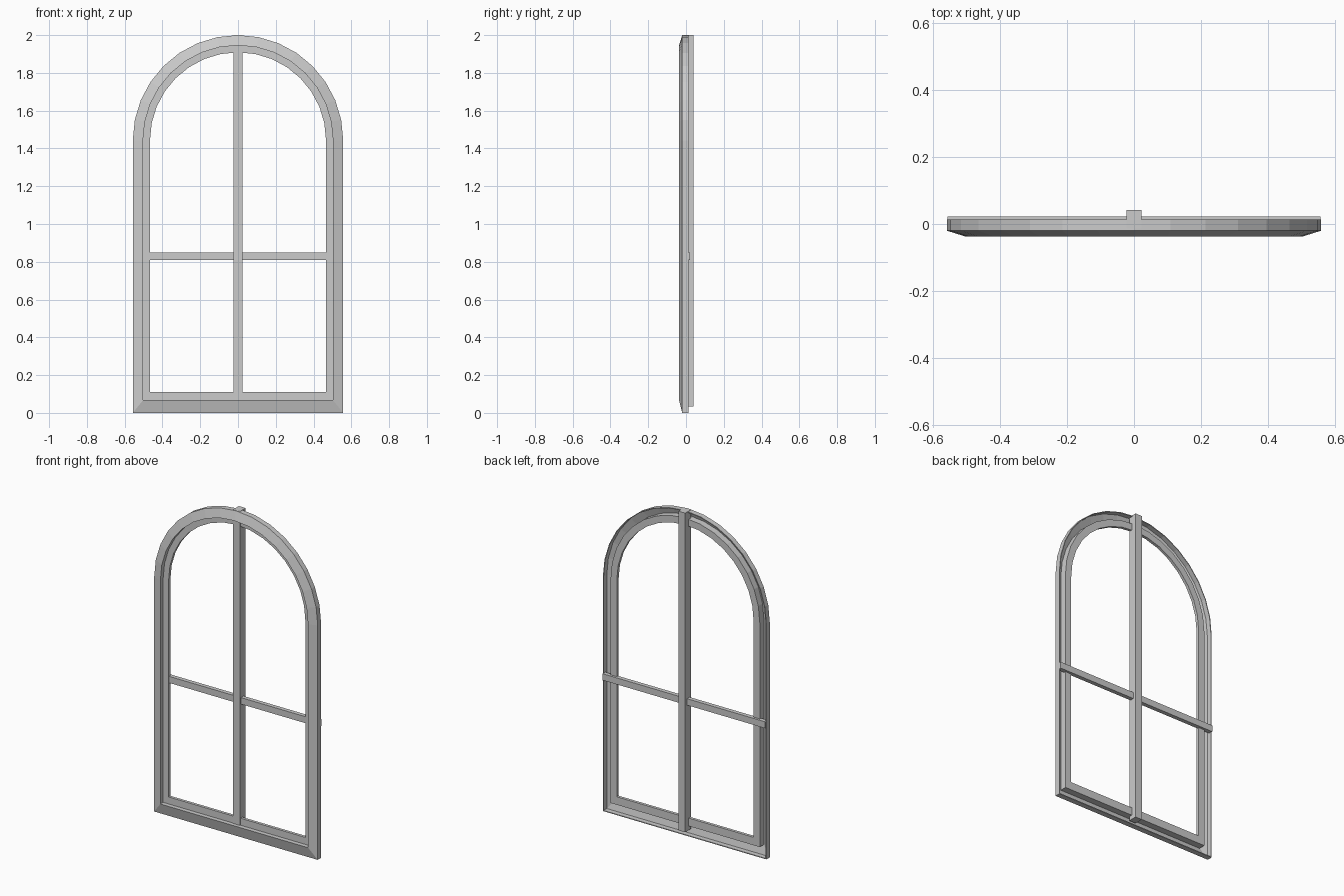
import bpy, bmesh
from math import sin, cos, pi

if "Cube" in bpy.data.objects:
    bpy.data.objects.remove(bpy.data.objects["Cube"])

SPRING = 1.443   # height where the arch starts
SEGS = 16        # facets in the half circle


def arch_loop(r, zb, y):
    """Arched outline of half-width r with its sill at height zb."""
    pts = [(-r, y, zb), (r, y, zb)]
    for i in range(SEGS + 1):
        a = pi * i / SEGS
        pts.append((r * cos(a), y, SPRING + r * sin(a)))
    return pts


def finish(name, bm):
    bmesh.ops.recalc_face_normals(bm, faces=bm.faces)
    me = bpy.data.meshes.new(name)
    bm.to_mesh(me)
    bm.free()
    ob = bpy.data.objects.new(name, me)
    bpy.context.collection.objects.link(ob)
    return ob


def arched_frame(name, profile):
    """Sweep a closed (half-width, sill height, y) profile round the arch."""
    bm = bmesh.new()
    loops = [[bm.verts.new(p) for p in arch_loop(*s)] for s in profile]
    for k, a in enumerate(loops):
        b = loops[(k + 1) % len(loops)]
        n = len(a)
        for i in range(n):
            j = (i + 1) % n
            bm.faces.new((a[i], a[j], b[j], b[i]))
    return finish(name, bm)


def bar(name, x, y, z):
    bm = bmesh.new()
    bmesh.ops.create_cube(bm, size=1)
    for v in bm.verts:
        v.co = [lo + (c + 0.5) * (hi - lo)
                for c, (lo, hi) in zip(v.co, (x, y, z))]
    return finish(name, bm)


# Outer casing: bevelled front, hollow at the back
arched_frame("outer_frame", [
    (0.557, 0.000, 0.013), (0.557, 0.000, -0.020),
    (0.503, 0.067, -0.037), (0.503, 0.067, -0.006),
    (0.508, 0.061, -0.006), (0.508, 0.061, -0.033),
    (0.552, 0.005, -0.018), (0.552, 0.005, 0.013)])

# Recessed sash inside the casing
arched_frame("inner_frame", [
    (0.508, 0.061, -0.010), (0.466, 0.110, -0.010),
    (0.466, 0.110, 0.008), (0.508, 0.061, 0.008)])

# Glazing bars
bar("vertical_bar", (-0.023, 0.023), (-0.014, 0.041), (0.035, 2.0))
bar("horizontal_bar", (-0.555, 0.555), (-0.004, 0.022), (0.81, 0.85))
